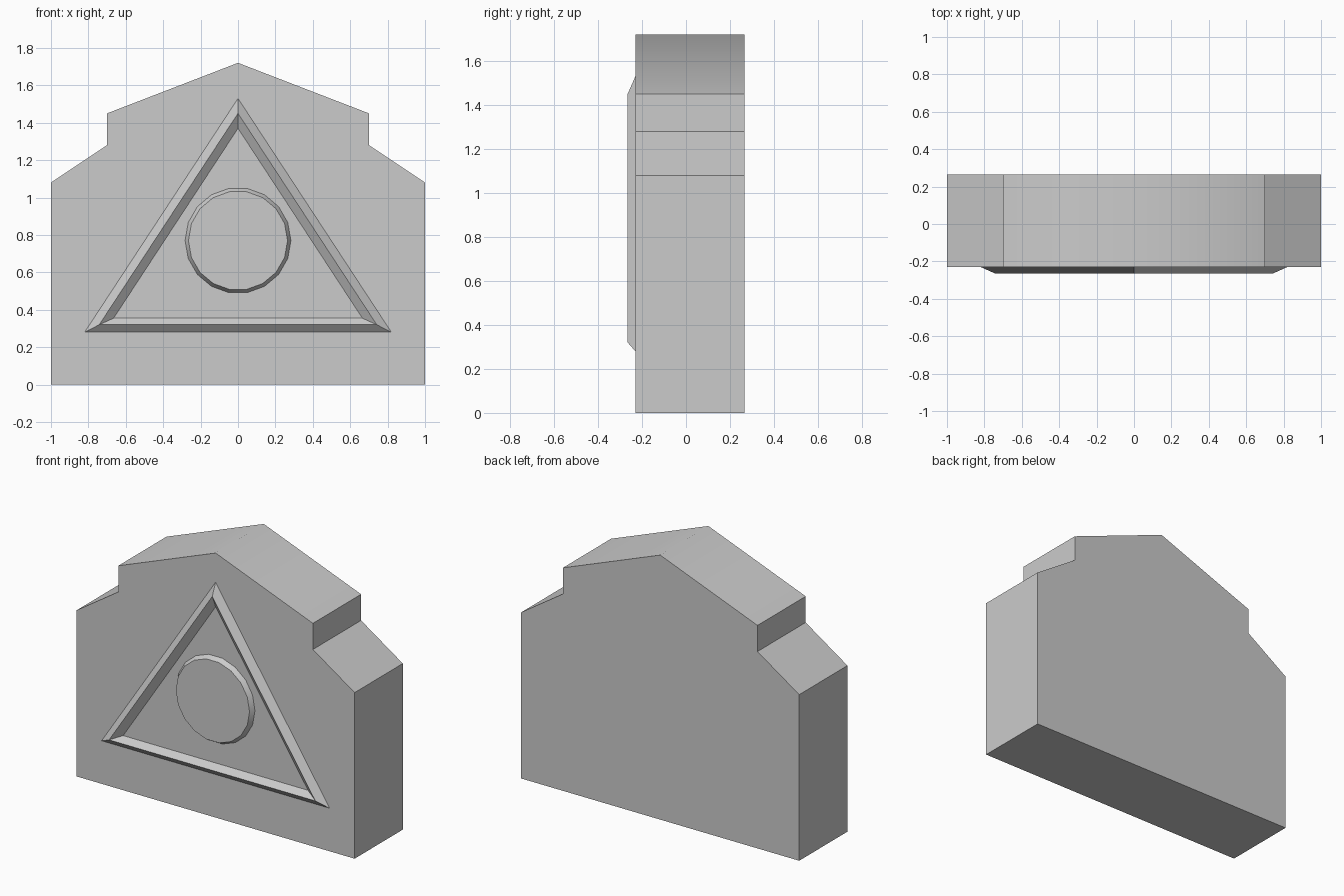
import bpy
import math

if "Cube" in bpy.data.objects:
    bpy.data.objects.remove(bpy.data.objects["Cube"], do_unlink=True)

FRONT, BACK = -0.23, 0.265

grey = bpy.data.materials.new("light_grey")
grey.use_nodes = True
colour = (0.6, 0.6, 0.6, 1)
grey.diffuse_color = colour
grey.node_tree.nodes["Principled BSDF"].inputs["Base Color"].default_value = colour


def loft(name, loops, cap_start=False, cap_end=False, smooth=0):
    """Join (y, [(x, z), ...]) loops, listed counter-clockwise from the front, from back to front."""
    n = len(loops[0][1])
    verts = [(x, y, z) for y, pts in loops for x, z in pts]
    faces = []
    for k in range(len(loops) - 1):
        for i in range(n):
            a, b = k * n + i, k * n + (i + 1) % n
            faces.append((a, b, b + n, a + n))
    if cap_start:
        faces.append(tuple(reversed(range(n))))
    if cap_end:
        faces.append(tuple(range(len(verts) - n, len(verts))))
    mesh = bpy.data.meshes.new(name)
    mesh.from_pydata(verts, [], faces)
    mesh.materials.append(grey)
    obj = bpy.data.objects.new(name, mesh)
    bpy.context.collection.objects.link(obj)
    if smooth:
        bpy.ops.object.select_all(action="DESELECT")
        obj.select_set(True)
        bpy.context.view_layer.objects.active = obj
        bpy.ops.object.shade_smooth_by_angle(angle=math.radians(smooth))
    return obj


# Stepped gable slab
half = [(1, 0), (1, 1.08), (0.7, 1.28), (0.7, 1.45)]
outline = half + [(0, 1.72)] + [(-x, z) for x, z in reversed(half)]
loft("slab", [(BACK, outline), (FRONT, outline)], True, True, smooth=45)


# Raised triangular frame with a sharp crest
def triangle(width, base, apex):
    return [(-width, base), (width, base), (0, apex)]


loft("triangle_frame", [
    (FRONT, triangle(0.82, 0.28, 1.53)),
    (-0.265, triangle(0.742, 0.32, 1.45)),
    (FRONT, triangle(0.665, 0.355, 1.37)),
])


# Raised disc with a chamfered rim
def circle(radius, sides=18):
    return [(radius * math.cos(math.tau * i / sides),
             0.77 + radius * math.sin(math.tau * i / sides)) for i in range(sides)]


loft("centre_disc", [(FRONT, circle(0.283)), (FRONT - 0.03, circle(0.265))],
     cap_end=True, smooth=35)
